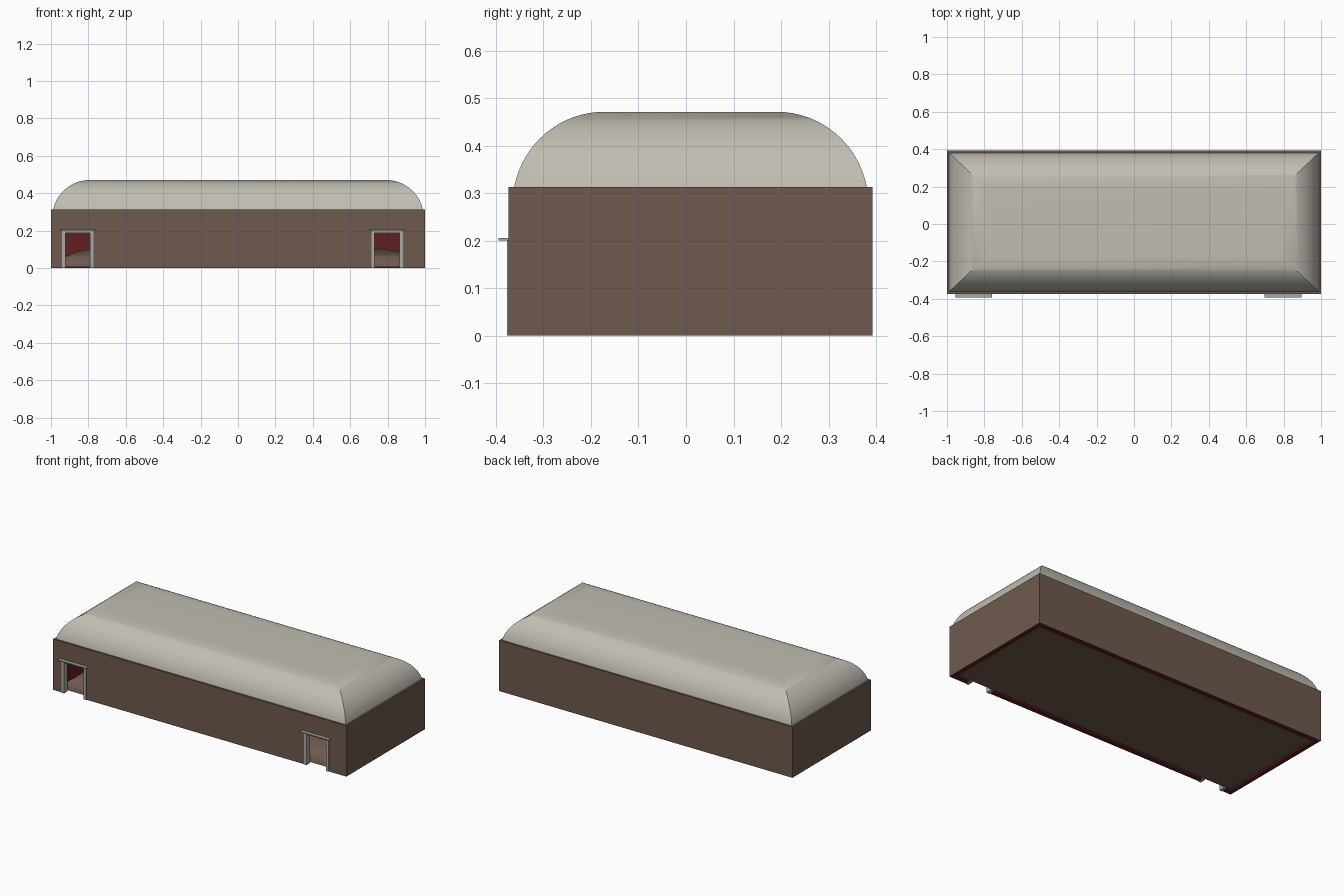
import bpy, bmesh, math
from mathutils import Vector

if "Cube" in bpy.data.objects:
    bpy.data.objects.remove(bpy.data.objects["Cube"])


def mat(name, rgb):
    m = bpy.data.materials.new(name)
    m.diffuse_color = (*rgb, 1)
    m.use_nodes = True
    m.node_tree.nodes["Principled BSDF"].inputs["Base Color"].default_value = m.diffuse_color
    return m


BROWN = mat("brown wall", (0.156, 0.102, 0.076))
RED = mat("dark red lining", (0.115, 0.014, 0.016))
ROOF = mat("pale grey roof", (0.53, 0.51, 0.45))
TRIM = mat("grey trim", (0.40, 0.40, 0.37))

X, Y0, Y1, H, T = 1.0, -0.373, 0.392, 0.313, 0.028
YC = (Y0 + Y1) / 2
DOORS = (-0.857, 0.797)      # door centres
DW, DH = 0.084, 0.2          # half width and height of the door opening


def finish(bm, name, mats):
    bmesh.ops.recalc_face_normals(bm, faces=bm.faces)
    me = bpy.data.meshes.new(name)
    bm.to_mesh(me)
    bm.free()
    for m in mats:
        me.materials.append(m)
    ob = bpy.data.objects.new(name, me)
    bpy.context.collection.objects.link(ob)
    return ob


def add_box(bm, x0, x1, y0, y1, z0, z1):
    vs = bmesh.ops.create_cube(bm, size=1)["verts"]
    for v in vs:
        v.co = Vector(((x0 + x1) / 2 + v.co.x * (x1 - x0),
                       (y0 + y1) / 2 + v.co.y * (y1 - y0),
                       (z0 + z1) / 2 + v.co.z * (z1 - z0)))


def hipped(name, rings, material):
    """Stack of rectangles (half x, half y, z), capped at both ends."""
    bm = bmesh.new()
    loops = [[bm.verts.new((sx * hx, YC + sy * hy, z))
              for sx, sy in ((-1, -1), (1, -1), (1, 1), (-1, 1))]
             for hx, hy, z in rings]
    for a, b in zip(loops, loops[1:]):
        for i in range(4):
            j = (i + 1) % 4
            bm.faces.new((a[i], a[j], b[j], b[i]))
    bm.faces.new(loops[0])
    bm.faces.new(loops[-1])
    ob = finish(bm, name, [material])
    bpy.ops.object.select_all(action='DESELECT')
    ob.select_set(True)
    bpy.context.view_layer.objects.active = ob
    bpy.ops.object.shade_smooth_by_angle(angle=math.radians(30))
    return ob


# Walls: front outline with two door notches, extruded, plus three boxes
bm = bmesh.new()
outline = [(-X, 0)]
for c in DOORS:
    outline += [(c - DW, 0), (c - DW, DH), (c + DW, DH), (c + DW, 0)]
outline += [(X, 0), (X, H), (-X, H)]
face = bm.faces.new([bm.verts.new((x, Y0, z)) for x, z in outline])
ext = bmesh.ops.extrude_face_region(bm, geom=[face], use_keep_orig=True)
for v in ext["geom"]:
    if isinstance(v, bmesh.types.BMVert):
        v.co.y += T
add_box(bm, -X, X, Y1 - T, Y1, 0, H)
add_box(bm, -X, -X + T, Y0 + T, Y1 - T, 0, H)
add_box(bm, X - T, X, Y0 + T, Y1 - T, 0, H)
walls = finish(bm, "walls", [BROWN, RED])
# Inside and underside are red, outside is brown
for p in walls.data.polygons:
    c, n = p.center, p.normal
    outside = abs(c.x) > X - 0.001 or c.y < Y0 + 0.001 or c.y > Y1 - 0.001
    p.material_index = 0 if outside or n.z > 0.5 else 1

# Roof: quarter-round eaves rising to a flat top
N, R, RISE = 16, 0.196, 0.158
A0 = math.acos((R - RISE) / R)
rings = []
for i in range(N + 1):
    a = A0 * (1 - i / N)
    s = math.sin(a) / math.sin(A0)
    rings.append((0.788 + 0.2 * s, 0.182 + 0.189 * s, H + RISE - R * (1 - math.cos(a))))
hipped("roof", rings, ROOF)

# Raised floor inside the hall, softly rounded
HX, HY = X - T - 0.008, (Y1 - Y0) / 2 - T - 0.008
rings = []
for i in range(9):
    a = math.pi / 2 * i / 8
    s = 1 - math.cos(a)
    rings.append((HX - 0.25 * s, HY - 0.25 * s, 0.004 + 0.1 * math.sin(a)))
hipped("raised_floor", rings, BROWN)

# Door frames and hoods
for side, c in zip(("left", "right"), DOORS):
    bm = bmesh.new()
    y0, y1 = Y0 - 0.004, Y0 + T + 0.004
    add_box(bm, c - DW, c - DW + 0.018, y0, y1, 0, DH)
    add_box(bm, c + DW - 0.018, c + DW, y0, y1, 0, DH)
    add_box(bm, c - DW + 0.018, c + DW - 0.018, y0, y1, DH - 0.012, DH)
    finish(bm, side + "_door_frame", [TRIM])
    bm = bmesh.new()
    add_box(bm, c - 0.098, c + 0.098, -0.394, Y0 + 0.004, DH, DH + 0.006)
    finish(bm, side + "_door_hood", [TRIM])
